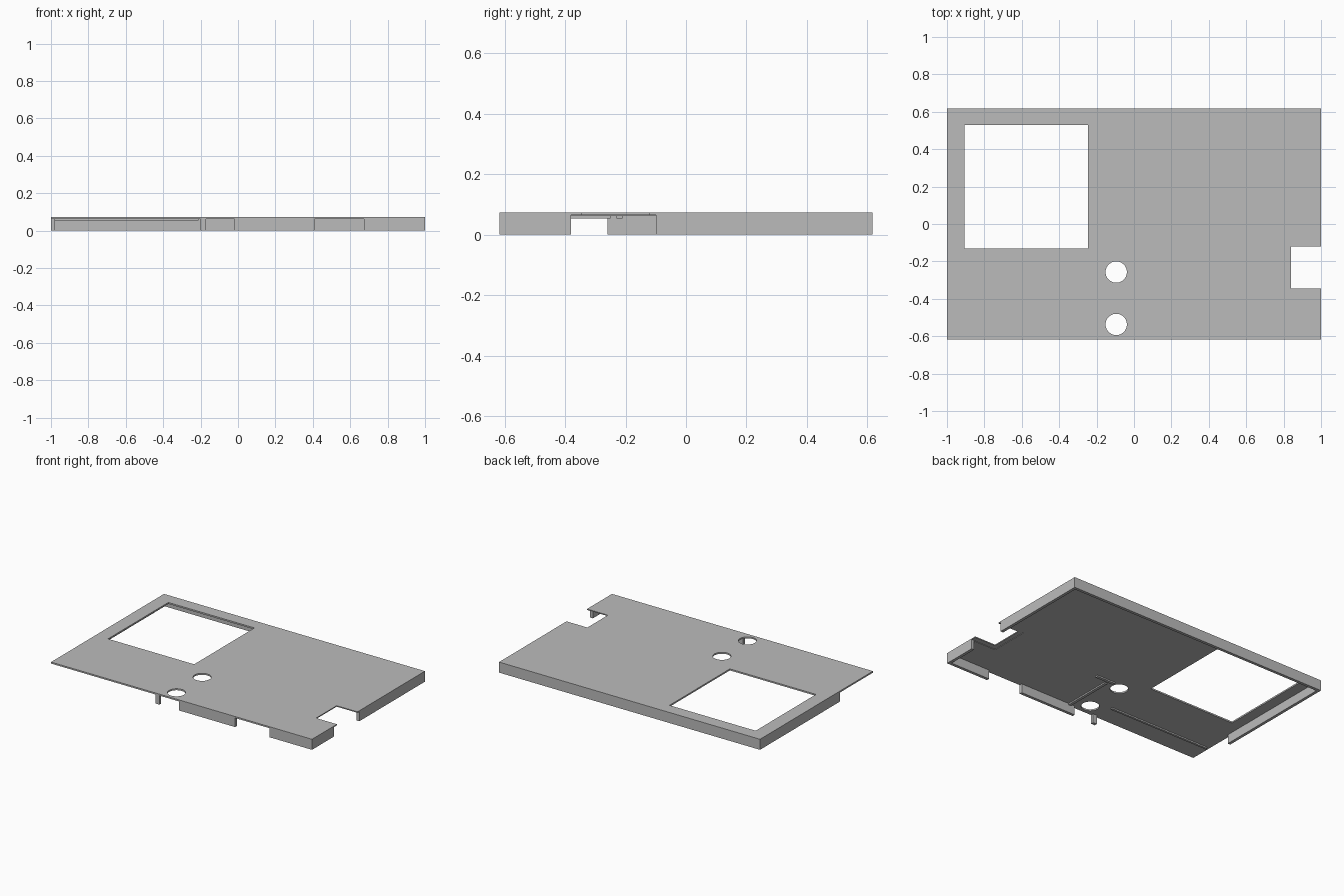
import bpy
import bmesh
from mathutils import Matrix, Vector

cube = bpy.data.objects.get("Cube")
if cube:
    bpy.data.objects.remove(cube, do_unlink=True)

gray = bpy.data.materials.new("plain gray")
gray.use_nodes = True
gray.diffuse_color = (0.5, 0.5, 0.5, 1)
gray.node_tree.nodes["Principled BSDF"].inputs["Base Color"].default_value = gray.diffuse_color

W, D, H = 1.0, 0.618, 0.073   # half width, half depth, height
WALL = 0.02
UNDER = 0.0625                # underside of the top plate
OUT = 0.1                     # overshoot for cutters


def finish(name, bm):
    mesh = bpy.data.meshes.new(name)
    bm.to_mesh(mesh)
    bm.free()
    mesh.materials.append(gray)
    obj = bpy.data.objects.new(name, mesh)
    bpy.context.collection.objects.link(obj)
    return obj


def box(name, x0, x1, y0, y1, z0, z1):
    bm = bmesh.new()
    size = Vector((x1 - x0, y1 - y0, z1 - z0, 1))
    middle = Vector((x0 + x1, y0 + y1, z0 + z1)) / 2
    bmesh.ops.create_cube(bm, size=1, matrix=Matrix.Translation(middle) @ Matrix.Diagonal(size))
    return finish(name, bm)


def cylinder(name, x, y, radius):
    bm = bmesh.new()
    bmesh.ops.create_cone(bm, cap_ends=True, segments=48, radius1=radius, radius2=radius,
                          depth=1, matrix=Matrix.Translation((x, y, 0)))
    return finish(name, bm)


def cut(target, cutter):
    mod = target.modifiers.new("cut", "BOOLEAN")
    mod.operation = "DIFFERENCE"
    mod.solver = "EXACT"
    mod.object = cutter
    bpy.context.view_layer.update()
    graph = bpy.context.evaluated_depsgraph_get()
    mesh = bpy.data.meshes.new_from_object(target.evaluated_get(graph))
    target.modifiers.clear()
    target.data = mesh
    bpy.data.objects.remove(cutter, do_unlink=True)


# Lid hollowed out from below
lid = box("lid_shell", -W, W, -D, D, 0, H)
cut(lid, box("cavity", -W + WALL, W - WALL, -D + WALL, D - WALL, -OUT, UNDER))

# Gaps in the front wall, leaving a narrow post
inside = -D + WALL + 0.01
for x0, x1 in ((-W - OUT, -0.2), (-0.17, -0.02), (0.41, 0.675)):
    cut(lid, box("front_gap", x0, x1, -D - OUT, inside, -OUT, UNDER))

# Gaps in the side walls
cut(lid, box("right_gap", -W - OUT, -W + WALL + 0.01, -D - OUT, -0.26, -OUT, UNDER))
cut(lid, box("left_gap", 0.81, W + OUT, -0.38, -0.10, -OUT, 0.066))

# Openings through the top plate
cut(lid, box("screen_window", -0.905, -0.245, -0.13, 0.53, -OUT, H + OUT))
cut(lid, box("connector_notch", 0.84, W + OUT, -0.345, -0.12, -OUT, H + OUT))
for y in (-0.257, -0.537):
    cut(lid, cylinder("button_hole", -0.095, y, 0.057))

# Shallow ribs under the plate
RIB = 0.053
box("long_rib", -0.98, -0.21, -0.475, -0.46, RIB, UNDER + 0.002)
box("divider_rib", 0.01, 0.03, -D + WALL, -0.25, RIB, UNDER + 0.002)
box("cross_rib", -0.02, 0.12, -0.23, -0.21, RIB, UNDER + 0.002)
